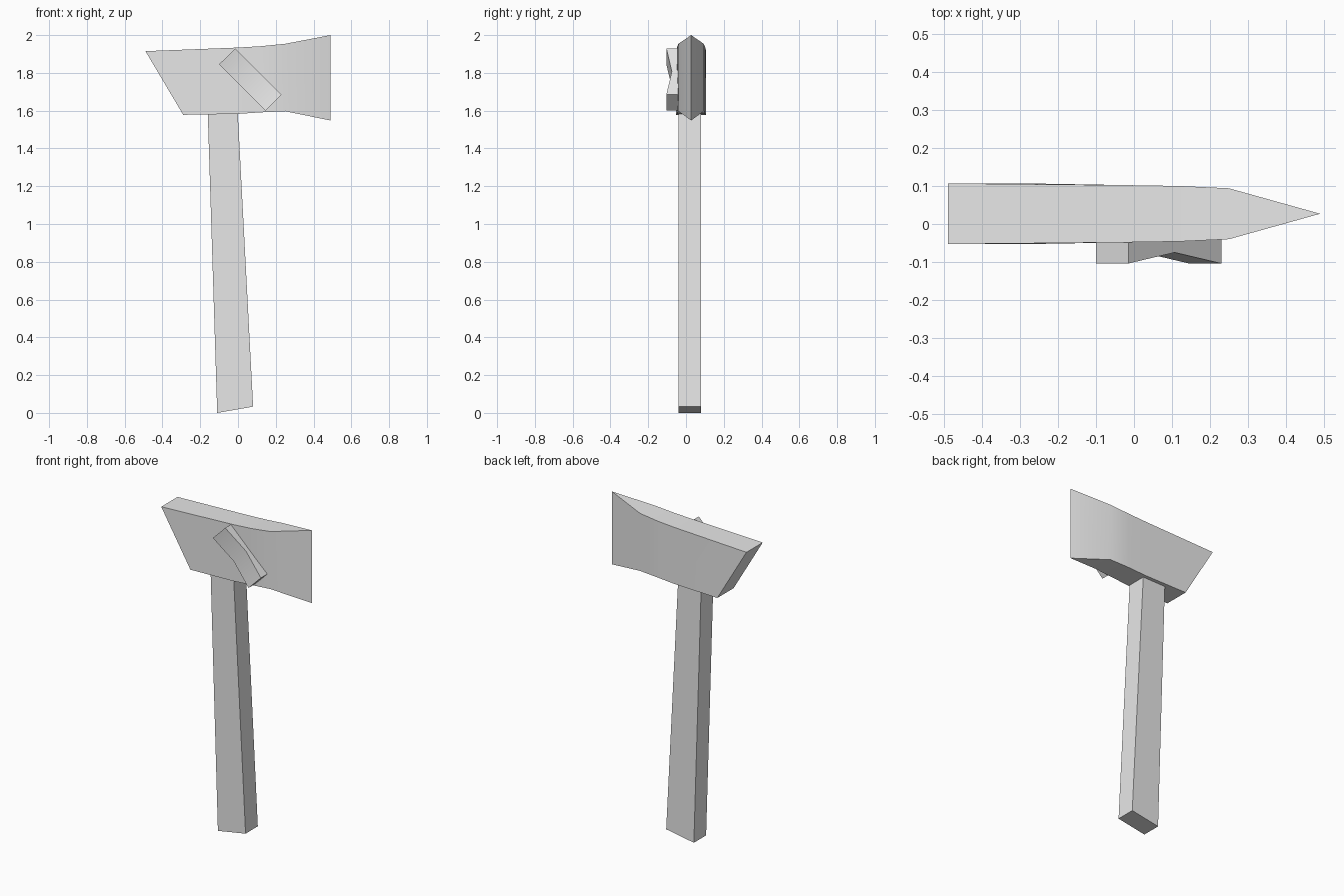
import bpy
import bmesh
from math import radians

cube = bpy.data.objects.get("Cube")
if cube:
    bpy.data.objects.remove(cube, do_unlink=True)

grey = bpy.data.materials.new("plain grey")
grey.use_nodes = True
grey.diffuse_color = (0.8, 0.8, 0.8, 1)
grey.node_tree.nodes["Principled BSDF"].inputs["Base Color"].default_value = (0.8, 0.8, 0.8, 1)


def loft(name, rings):
    """Skin a row of four-cornered rings and cap both ends."""
    bm = bmesh.new()
    loops = [[bm.verts.new(p) for p in ring] for ring in rings]
    for a, b in zip(loops, loops[1:]):
        for i in range(4):
            j = (i + 1) % 4
            bm.faces.new((a[i], a[j], b[j], b[i]))
    bm.faces.new(loops[0])
    bm.faces.new(loops[-1])
    bmesh.ops.remove_doubles(bm, verts=bm.verts, dist=0.0005)
    bmesh.ops.recalc_face_normals(bm, faces=bm.faces)
    mesh = bpy.data.meshes.new(name)
    bm.to_mesh(mesh)
    bm.free()
    mesh.materials.append(grey)
    obj = bpy.data.objects.new(name, mesh)
    bpy.context.collection.objects.link(obj)
    bpy.ops.object.select_all(action='DESELECT')
    obj.select_set(True)
    bpy.context.view_layer.objects.active = obj
    bpy.ops.object.shade_smooth_by_angle(angle=radians(30))
    return obj


def section(top, bottom, y0, y1):
    """Four-cornered ring from two (x, z) points and a depth range."""
    return [(top[0], y0, top[1]), (bottom[0], y0, bottom[1]),
            (bottom[0], y1, bottom[1]), (top[0], y1, top[1])]


# Axe head, tapering to a single vertical cutting edge
MID_Y = 0.027
stations = [((-0.49, 1.915), (-0.29, 1.578), 0.080),
            ((0.0, 1.934), (0.0, 1.583), 0.075),
            ((0.12, 1.941), (0.12, 1.591), 0.073),
            ((0.25, 1.954), (0.25, 1.597), 0.067),
            ((0.49, 2.0), (0.49, 1.548), 0.0)]
loft("axe_head", [section(t, b, MID_Y - w, MID_Y + w) for t, b, w in stations])

# Tapered handle with a slanted foot
loft("handle", [section((-0.11, 0.0), (0.08, 0.033), -0.04, 0.08),
                section((-0.161, 1.62), (-0.003, 1.62), -0.04, 0.08)])

# Diagonal strap on the front of the head, dipped at its middle
strap = []
for t, front in ((0, -0.104), (0.5, -0.075), (1, -0.104)):
    shift = 0.245 * t
    strap.append(section((-0.015 + shift, 1.93 - shift),
                         (-0.1 + shift, 1.845 - shift), front, -0.03))
loft("head_strap", strap)
